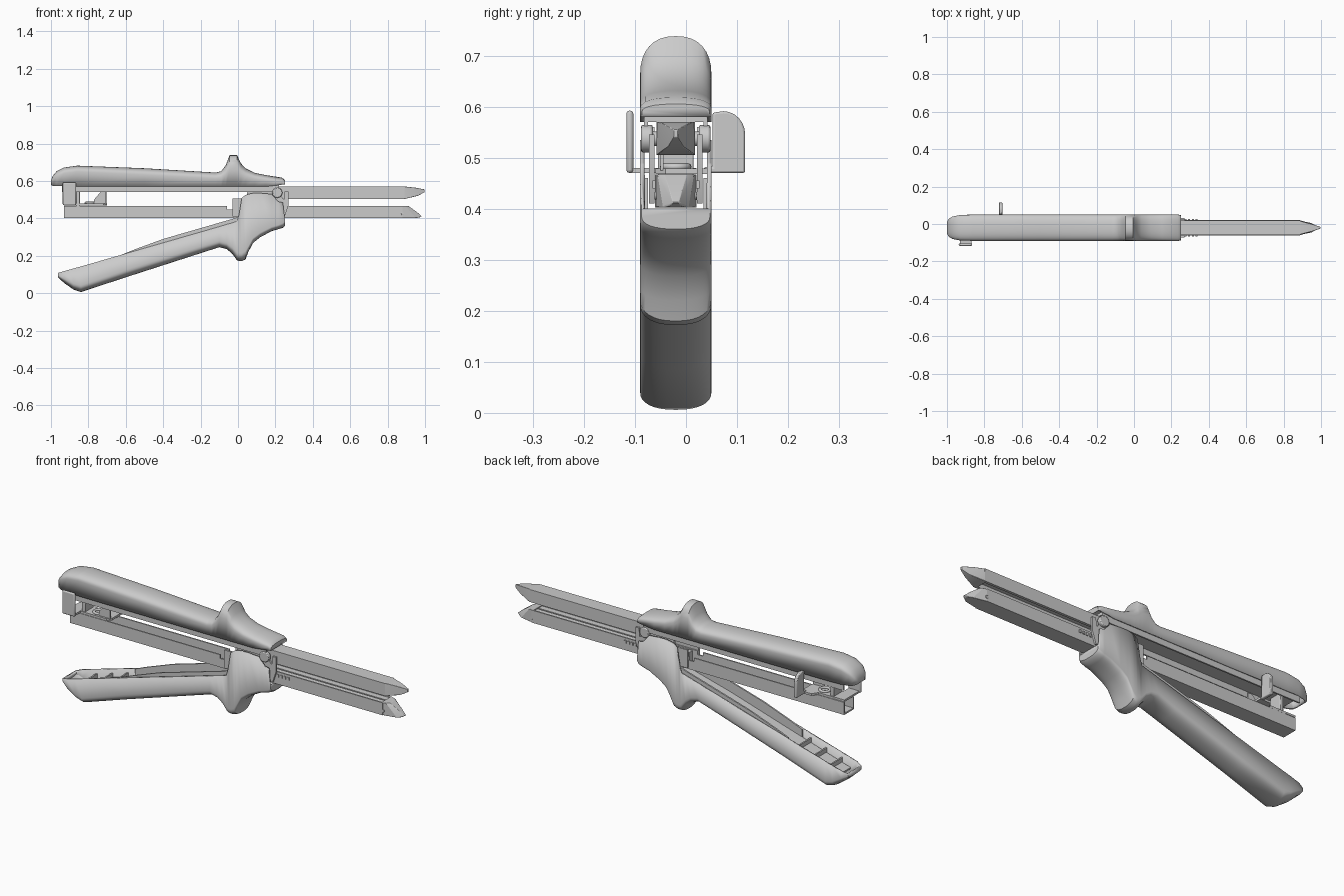
import bpy, bmesh, math
from mathutils import Vector

if "Cube" in bpy.data.objects:
    bpy.data.objects.remove(bpy.data.objects["Cube"])

CY = -0.02  # centre plane of the instrument


def finish(name, bm, bevel=0, solid=0, angle=35):
    bmesh.ops.recalc_face_normals(bm, faces=bm.faces)
    me = bpy.data.meshes.new(name)
    bm.to_mesh(me)
    bm.free()
    ob = bpy.data.objects.new(name, me)
    bpy.context.collection.objects.link(ob)
    if solid:
        m = ob.modifiers.new("wall", 'SOLIDIFY')
        m.thickness, m.offset = solid, -1
    if bevel:
        m = ob.modifiers.new("bevel", 'BEVEL')
        m.width, m.segments, m.limit_method = bevel, 2, 'ANGLE'
    bpy.ops.object.select_all(action='DESELECT')
    bpy.context.view_layer.objects.active = ob
    ob.select_set(True)
    bpy.ops.object.shade_smooth_by_angle(angle=math.radians(angle))
    return ob


def prism(name, pts, axis, lo, hi, bevel=0):
    """Extrude a closed profile: (x,z) along y, (y,z) along x, (x,y) along z."""
    put = {'y': lambda a, b, t: (a, t, b), 'x': lambda a, b, t: (t, a, b),
           'z': lambda a, b, t: (a, b, t)}[axis]
    bm = bmesh.new()
    f = bm.faces.new([bm.verts.new(put(a, b, lo)) for a, b in pts])
    r = bmesh.ops.extrude_face_region(bm, geom=[f])
    d = Vector(put(0, 0, hi - lo))
    bmesh.ops.translate(bm, vec=d, verts=[v for v in r['geom'] if isinstance(v, bmesh.types.BMVert)])
    return finish(name, bm, bevel)


def box(name, x, y, z, bevel=0):
    return prism(name, [(x[0], z[0]), (x[1], z[0]), (x[1], z[1]), (x[0], z[1])], 'y', y[0], y[1], bevel)


def channel(name, x, w, edge, base, wall, floor):
    """U-section rail, open towards edge; floor is the inner level."""
    i = w - wall
    pts = [(-w, edge), (-w, base), (w, base), (w, edge), (i, edge), (i, floor), (-i, floor), (-i, edge)]
    return prism(name, [(CY + y, z) for y, z in pts], 'x', x[0], x[1])


def hull(name, pts, bevel=0):
    bm = bmesh.new()
    for x, w, z in pts:
        for s in ((-1, 1) if w else (1,)):
            bm.verts.new((x, CY + s * w, z))
    bmesh.ops.convex_hull(bm, input=bm.verts)
    return finish(name, bm, bevel, angle=20)


def cylinder(name, x, z, r, y0, y1, n=24):
    return prism(name, [(x + r * math.cos(2 * math.pi * i / n), z + r * math.sin(2 * math.pi * i / n))
                        for i in range(n)], 'y', y0, y1, r * .15)


def shell(name, stations, wall=.009, n=16):
    """Hollow grip lofted through arched sections (x, edge z, shoulder z, crown z, half width)."""
    bm = bmesh.new()
    rings = []
    for x, edge, side, crown, w in stations:
        sec = [(-w, edge)]
        for i in range(n + 1):
            a = math.pi * i / n
            c, s = -math.cos(a), math.sin(a)
            sec.append((math.copysign(abs(c) ** .85, c) * w, side + (crown - side) * s ** .85))
        sec.append((w, edge))
        rings.append([bm.verts.new((x, CY + y, z)) for y, z in sec])
    for a, b in zip(rings, rings[1:]):
        for i in range(len(a) - 1):
            bm.faces.new((a[i], a[i + 1], b[i + 1], b[i]))
    bm.faces.new(rings[0])
    bm.faces.new(rings[-1])
    return finish(name, bm, solid=wall, angle=40)


# upper grip with thumb ridge
shell("upper_grip", [
    (-1.0, .578, .592, .602, .03), (-.992, .574, .605, .625, .047), (-.97, .572, .625, .652, .06),
    (-.93, .572, .642, .672, .068), (-.86, .571, .65, .682, .07), (-.5, .57, .633, .668, .07),
    (-.12, .57, .614, .645, .07), (-.09, .57, .616, .652, .07), (-.065, .57, .635, .685, .07),
    (-.045, .57, .66, .738, .07), (-.005, .57, .66, .738, .07), (.015, .57, .64, .695, .07),
    (.04, .57, .625, .668, .07), (.09, .57, .612, .643, .07), (.15, .57, .604, .631, .07),
    (.235, .58, .596, .618, .07), (.25, .58, .59, .605, .066)])

# lower grip with finger ridge and tall hinge cheeks
shell("lower_grip", [
    (-.963, .108, .095, .085, .055), (-.93, .118, .08, .055, .068), (-.88, .132, .052, .02, .07),
    (-.84, .143, .042, .006, .07), (-.6, .212, .125, .085, .07), (-.2, .327, .25, .214, .07),
    (-.1, .356, .28, .246, .07), (-.06, .368, .27, .236, .07), (-.03, .376, .25, .21, .07),
    (-.005, .385, .22, .175, .07), (.005, .42, .215, .173, .07), (.02, .51, .215, .172, .07),
    (.04, .525, .225, .18, .07), (.055, .53, .25, .22, .07), (.08, .535, .295, .268, .07),
    (.12, .535, .325, .3, .07), (.18, .53, .355, .332, .07), (.215, .49, .365, .342, .07),
    (.24, .485, .375, .35, .07), (.25, .40, .385, .36, .067)])

# metal rail inside the upper grip
channel("upper_rail", (-.94, .22), .062, .54, .585, .008, .57)
# liner inside the lower grip: side plates and sloping floor
for s, side in ((-1, "front"), (1, "back")):
    y = CY + s * .058
    prism("grip_liner_" + side, [(-.62, .15), (-.62, .207), (-.55, .235), (-.4, .29), (-.02, .40), (.02, .42),
                                 (.2, .46), (.2, .38), (0, .30)], 'y', y - .004, y + .004)
    # hinge plates beside the jaws
    y = CY + s * .047
    prism("hinge_plate_" + side, [(-.03, .41), (.25, .41), (.27, .47), (.27, .545), (.25, .545), (.245, .5),
                                  (.2, .56), (.05, .54), (.04, .505), (-.03, .505)], 'y', y - .005, y + .005)
    # pivot bosses
    cylinder("pivot_boss_" + side, .21, .537, .027, CY + s * .045, CY + s * .068)
    # rivets at the jaw tips
    cylinder("tip_rivet_" + side, .88, .425, .008, CY + s * .036, CY + s * .0415, 12)
    # grip ticks behind the jaws
    for i in range(4):
        xx = .27 + i * .02
        box(f"rail_tick_{side}_{i}", (xx, xx + .01), (CY + s * .042 - .004, CY + s * .042 + .004), (.44, .455))
prism("grip_liner_floor", [(-.9, .075), (-.9, .083), (-.2, .295), (.05, .36), (.05, .35), (-.2, .285)],
      'y', CY - .055, CY + .055)
# cross ribs at the end of the lower grip
for i, x in enumerate((-.85, -.76, -.67)):
    zz = .075 + (x + .85) * .3
    box(f"grip_rib_{i}", (x, x + .008), (CY - .062, CY + .062), (zz - .03, zz + .045))
cylinder("pivot_pin", .21, .537, .014, CY - .06, CY + .06)

# lower channel and staple cartridge
channel("lower_channel", (-.93, -.06), .041, .467, .402, .007, .41)
channel("lower_channel_mid", (-.06, -.03), .041, .448, .402, .007, .41)
channel("lower_channel_front", (-.03, .88), .041, .467, .402, .007, .41)
for s in (-1, 1):
    y = CY + s * .02
    box("cartridge_" + ("front" if s < 0 else "back"), (.0, .88), (y - .016, y + .016), (.408, .462))
hull("lower_jaw_tip", [(.87, .041, .402), (.87, .041, .467), (.895, .036, .467), (.91, .022, .467),
                       (.95, .025, .402), (.97, .012, .405), (.982, .006, .412), (.955, .012, .435)], .003)

# upper jaw (anvil) and pointed nose
channel("upper_jaw", (.1, .89), .038, .505, .57, .014, .528)
hull("upper_jaw_tip", [(.88, .038, .505), (.88, .038, .57), (.895, .038, .505), (.895, .034, .57),
                       (.96, .016, .52), (.95, .02, .564), (.998, .004, .54), (.998, .004, .555)], .003)

# rear latch plate with bent front tab
box("latch_tab", (-.937, -.865), (-.117, -.103), (.47, .592), .006)
box("latch_bridge", (-.93, -.87), (-.108, CY + .04), (.47, .48))
box("latch_post", (-.865, -.845), (CY - .035, CY + .035), (.46, .57), .003)
prism("slide_plate", [(-.87, -.06), (-.72, -.06), (-.70, -.04), (-.70, .05), (-.76, .05), (-.78, .02), (-.87, .02)],
      'z', .468, .479)
bpy.ops.mesh.primitive_torus_add(location=(-.79, CY, .482), major_radius=.024, minor_radius=.007,
                                 major_segments=24, minor_segments=8)
bpy.context.object.name = "slide_eyelet"
bpy.ops.object.shade_smooth()
prism("slide_arm", [(-.77, .475), (-.705, .475), (-.705, .545), (-.73, .545), (-.74, .535), (-.77, .5)],
      'y', CY - .03, CY - .024)

# firing knob on the back side, rounded on its outer top corner
knob = [(.035, .47), (.116, .47), (.116, .545)]
knob += [(.073 + .043 * math.cos(a), .545 + .046 * math.sin(a))
         for a in (math.radians(15 * i) for i in range(1, 7))] + [(.052, .588), (.052, .482), (.035, .482)]
prism("firing_knob", knob, 'x', -.722, -.704, .004)
